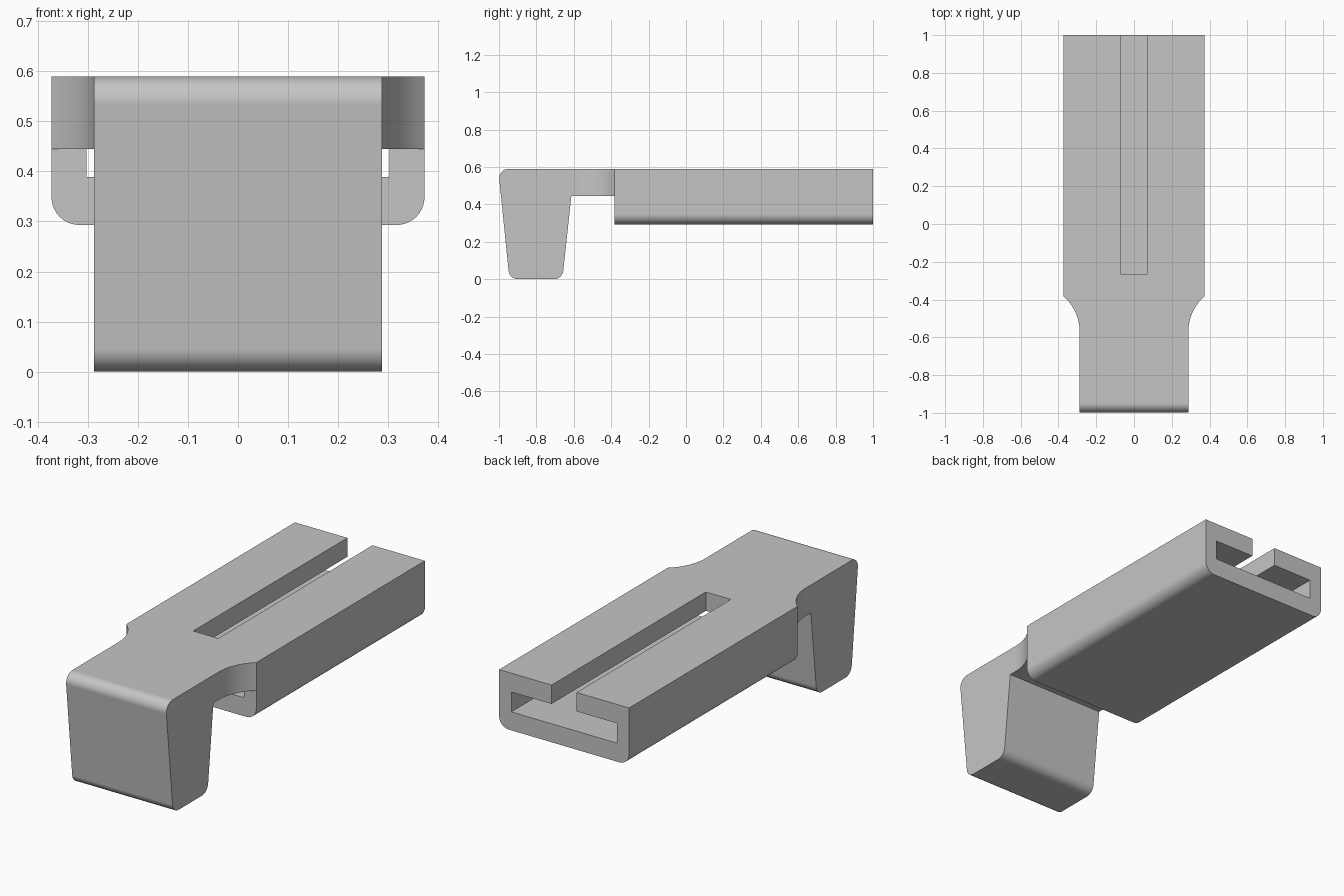
import bpy, bmesh, math
from mathutils import Vector

if "Cube" in bpy.data.objects:
    bpy.data.objects.remove(bpy.data.objects["Cube"], do_unlink=True)

grey = bpy.data.materials.new("plain grey")
grey.use_nodes = True
grey.diffuse_color = (0.56, 0.56, 0.56, 1)
grey.node_tree.nodes["Principled BSDF"].inputs["Base Color"].default_value = grey.diffuse_color

TOP, HALF, LEG_HALF = 0.59, 0.373, 0.288
BODY_FRONT, NECK_BASE = -0.383, 0.445


def rounded(corners, steps=10):
    """Outline from (u, v, radius) corners; radius 0 stays sharp."""
    out = []
    for i, (u, v, r) in enumerate(corners):
        p = Vector((u, v))
        if r == 0:
            out.append(p)
            continue
        a = (Vector(corners[i - 1][:2]) - p).normalized()
        b = (Vector(corners[(i + 1) % len(corners)][:2]) - p).normalized()
        half = a.angle(b) / 2
        centre = p + (a + b).normalized() * (r / math.sin(half))
        start = p + a * (r / math.tan(half)) - centre
        end = p + b * (r / math.tan(half)) - centre
        turn = start.angle_signed(end)
        for k in range(steps + 1):
            t = -turn * k / steps
            c, s = math.cos(t), math.sin(t)
            out.append(centre + Vector((start.x * c - start.y * s, start.x * s + start.y * c)))
    return out


def extrude(name, outline, axis, low, high):
    """Solid made by sweeping a 2D outline along an axis."""
    place = {"x": lambda p, d: (d, p[0], p[1]),
             "y": lambda p, d: (p[0], d, p[1]),
             "z": lambda p, d: (p[0], p[1], d)}[axis]
    bm = bmesh.new()
    ends = [[bm.verts.new(place(p, d)) for p in outline] for d in (low, high)]
    bm.faces.new(ends[0])
    bm.faces.new(ends[1])
    n = len(outline)
    for i in range(n):
        j = (i + 1) % n
        bm.faces.new((ends[0][i], ends[0][j], ends[1][j], ends[1][i]))
    bmesh.ops.recalc_face_normals(bm, faces=bm.faces)
    mesh = bpy.data.meshes.new(name)
    bm.to_mesh(mesh)
    bm.free()
    mesh.materials.append(grey)
    ob = bpy.data.objects.new(name, mesh)
    bpy.context.collection.objects.link(ob)
    return ob


def combine(target, other, operation):
    mod = target.modifiers.new(operation, "BOOLEAN")
    mod.operation, mod.solver, mod.object = operation, "EXACT", other
    bpy.context.view_layer.objects.active = target
    bpy.ops.object.modifier_apply(modifier=mod.name)
    bpy.data.objects.remove(other, do_unlink=True)


def box_outline(u, low, high):
    return [(-u, low), (u, low), (u, high), (-u, high)]


# Long body with rounded lower edges
section = rounded([(-HALF, 0.293, 0.056), (HALF, 0.293, 0.056), (HALF, TOP, 0), (-HALF, TOP, 0)])
clip = extrude("slotted_clip", section, "y", BODY_FRONT, 1)

# T-shaped channel: wide tunnel and narrow top slot
combine(clip, extrude("channel_cutter", box_outline(0.303, 0.389, 0.492), "y", -0.6, 1.2), "DIFFERENCE")
combine(clip, extrude("slot_cutter", box_outline(0.072, -0.265, 1.2), "z", 0.44, 0.7), "DIFFERENCE")

# Neck plate, flaring into the body along an arc on each side
radius, arc_y = 0.25, -0.57
sweep = math.acos(1 - (HALF - LEG_HALF) / radius)
stretch = (BODY_FRONT - arc_y) / (radius * math.sin(sweep))
side = [(LEG_HALF, -0.8)]
for k in range(17):
    t = sweep * k / 16
    side.append((LEG_HALF + radius * (1 - math.cos(t)), arc_y + stretch * radius * math.sin(t)))
neck = extrude("neck", side + [(-x, y) for x, y in reversed(side)], "z", NECK_BASE, TOP)

# Tapered leg with rounded edges
profile = rounded([(-1.004, TOP, 0.05), (-0.944, 0, 0.05), (-0.661, 0, 0.05),
                   (-0.613, NECK_BASE, 0), (-0.613, TOP, 0)])
leg = extrude("leg", profile, "x", -LEG_HALF, LEG_HALF)

combine(neck, leg, "UNION")
combine(clip, neck, "UNION")

# Merge coplanar pieces and shade the fillets smoothly
bm = bmesh.new()
bm.from_mesh(clip.data)
bmesh.ops.remove_doubles(bm, verts=bm.verts, dist=0.0002)
bmesh.ops.dissolve_limit(bm, angle_limit=math.radians(0.5), verts=bm.verts, edges=bm.edges)
bm.to_mesh(clip.data)
bm.free()
bpy.ops.object.select_all(action="DESELECT")
clip.select_set(True)
bpy.context.view_layer.objects.active = clip
bpy.ops.object.shade_smooth_by_angle(angle=math.radians(30))
weighted = clip.modifiers.new("even_flats", "WEIGHTED_NORMAL")
weighted.keep_sharp = True
weighted.weight = 100
